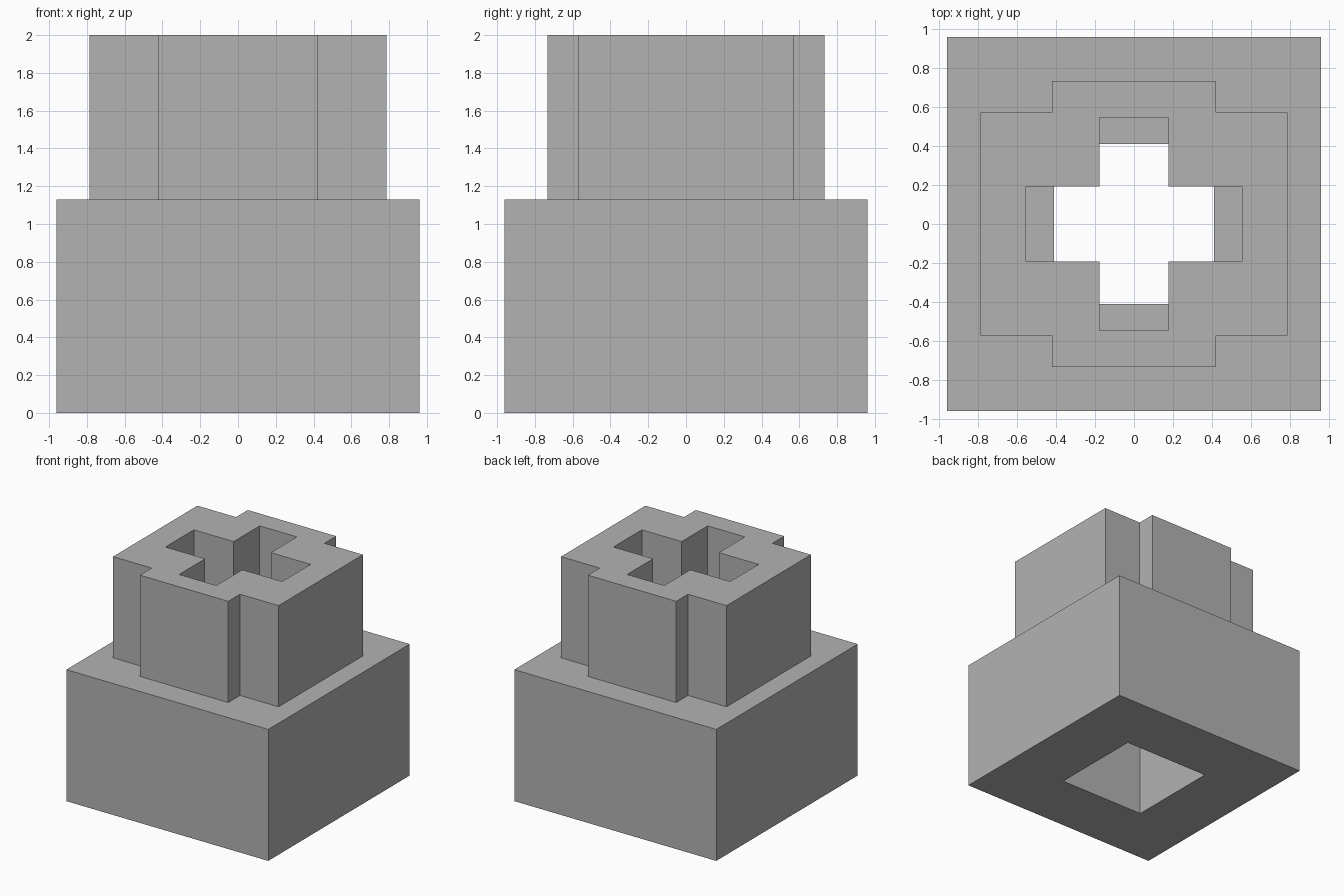
import bpy
import bmesh

old = bpy.data.objects.get("Cube")
if old:
    bpy.data.objects.remove(old, do_unlink=True)

# Single plain grey
grey = bpy.data.materials.new("plain grey")
grey.use_nodes = True
grey.diffuse_color = (0.45, 0.45, 0.45, 1)
grey.node_tree.nodes["Principled BSDF"].inputs["Base Color"].default_value = grey.diffuse_color


def square(r):
    return [(-r, -r), (r, -r), (r, r), (-r, r)]


def cross(long_x, short_y, short_x, long_y):
    """Plus-shaped outline: one bar along x, one along y."""
    quarter = [(long_x, short_y), (short_x, short_y), (short_x, long_y)]
    return (quarter
            + [(-x, y) for x, y in reversed(quarter)]
            + [(-x, -y) for x, y in quarter]
            + [(x, -y) for x, y in reversed(quarter)])


def hollow_prism(name, outer, inner, z0, z1):
    """Extrude the area between two outlines from z0 to z1."""
    bm = bmesh.new()
    edges = []
    for loop in (outer, inner):
        verts = [bm.verts.new((x, y, z0)) for x, y in loop]
        edges += [bm.edges.new((v, verts[i - 1])) for i, v in enumerate(verts)]
    bmesh.ops.triangle_fill(bm, edges=edges, use_beauty=True, normal=(0, 0, 1))
    result = bmesh.ops.extrude_face_region(bm, geom=bm.faces[:], use_keep_orig=True)
    top = [g for g in result["geom"] if isinstance(g, bmesh.types.BMVert)]
    bmesh.ops.translate(bm, verts=top, vec=(0, 0, z1 - z0))
    bmesh.ops.recalc_face_normals(bm, faces=bm.faces[:])
    mesh = bpy.data.meshes.new(name)
    bm.to_mesh(mesh)
    bm.free()
    mesh.materials.append(grey)
    obj = bpy.data.objects.new(name, mesh)
    bpy.context.collection.objects.link(obj)
    return obj


# Square base with a square shaft
hollow_prism("base_block", square(0.96), square(0.41), 0, 1.13)

# Stepped tower with a cross-shaped shaft
hollow_prism("upper_block", cross(0.787, 0.573, 0.42, 0.733),
             cross(0.555, 0.193, 0.177, 0.547), 1.13, 2)
